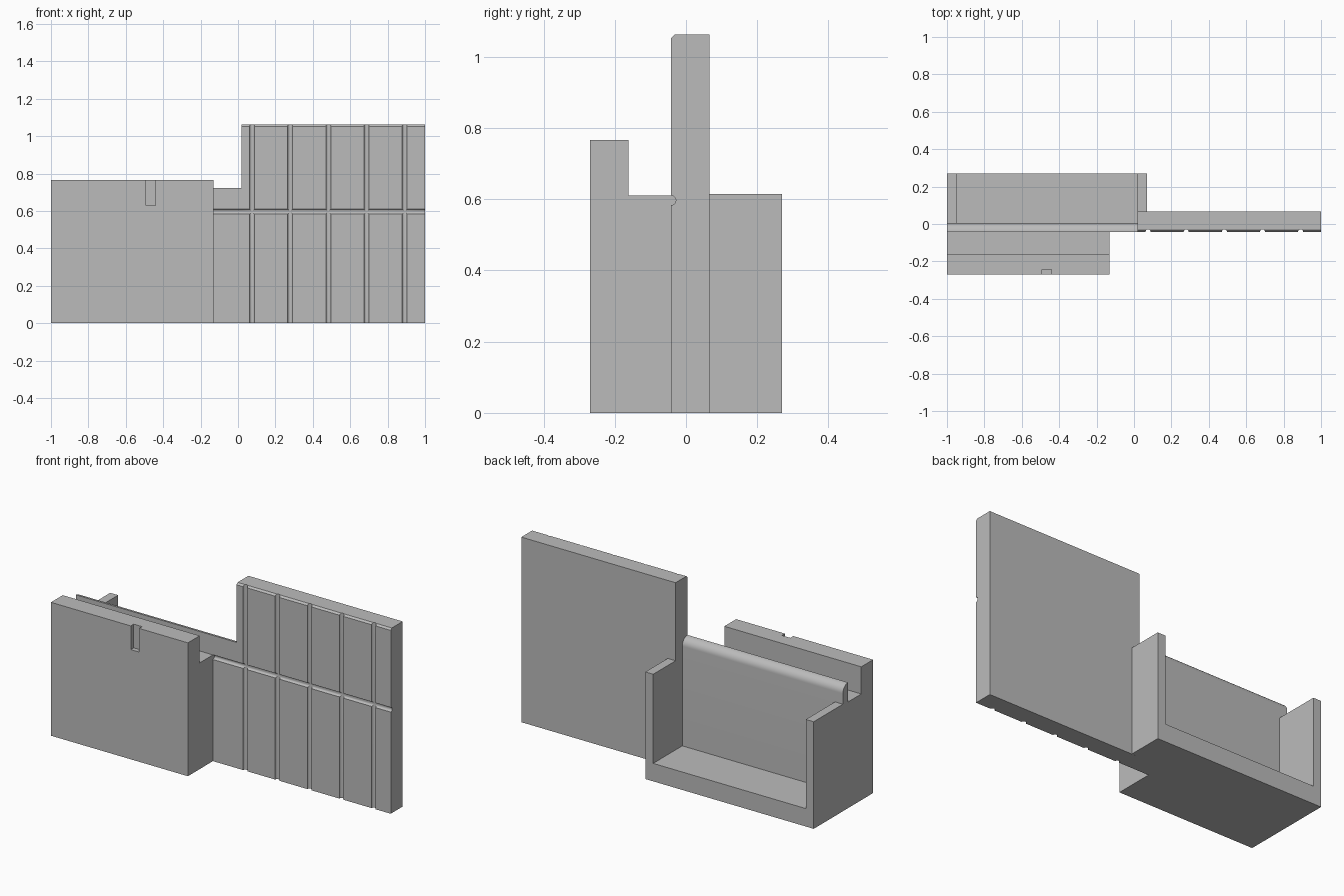
import bpy, bmesh, math
from mathutils import Vector

cube = bpy.data.objects.get("Cube")
if cube:
    bpy.data.objects.remove(cube, do_unlink=True)

grey = bpy.data.materials.new("plain grey")
grey.use_nodes = True
COLOUR = (0.5, 0.5, 0.5, 1)
grey.diffuse_color = COLOUR
grey.node_tree.nodes["Principled BSDF"].inputs["Base Color"].default_value = COLOUR


def prism(name, points, axis, start, end):
    """Extrude a 2D outline along an axis; points use the other two axes in order."""
    def place(p, d):
        co = list(p)
        co.insert("xyz".index(axis), d)
        return co
    bm = bmesh.new()
    face = bm.faces.new([bm.verts.new(place(p, start)) for p in points])
    out = bmesh.ops.extrude_face_region(bm, geom=[face])
    shift = Vector(place((0, 0), end - start))
    bmesh.ops.translate(bm, vec=shift,
                        verts=[v for v in out["geom"] if isinstance(v, bmesh.types.BMVert)])
    bmesh.ops.recalc_face_normals(bm, faces=bm.faces)
    mesh = bpy.data.meshes.new(name)
    bm.to_mesh(mesh)
    bm.free()
    mesh.materials.append(grey)
    obj = bpy.data.objects.new(name, mesh)
    bpy.context.collection.objects.link(obj)
    return obj


def arc(cx, cy, r, a0, a1, steps=10):
    angles = [math.radians(a0 + (a1 - a0) * i / steps) for i in range(steps + 1)]
    return [(cx + r * math.cos(a), cy + r * math.sin(a)) for a in angles]


def rect(a0, b0, a1, b1):
    return [(a0, b0), (a1, b0), (a1, b1), (a0, b1)]


def cut(obj, cutter):
    mod = obj.modifiers.new("cut", "BOOLEAN")
    mod.operation, mod.solver, mod.object = "DIFFERENCE", "EXACT", cutter
    bpy.ops.object.select_all(action="DESELECT")
    bpy.context.view_layer.objects.active = obj
    obj.select_set(True)
    bpy.ops.object.modifier_apply(modifier=mod.name)
    bpy.data.objects.remove(cutter, do_unlink=True)


def smooth(obj):
    bpy.ops.object.select_all(action="DESELECT")
    bpy.context.view_layer.objects.active = obj
    obj.select_set(True)
    bpy.ops.object.shade_smooth_by_angle(angle=math.radians(30))


FRONT, BACK = -0.042, 0.066    # faces of the tall panel
R = 0.0135                     # groove radius
GROOVE_Z = 0.597

# Tall panel: plan outline with round vertical grooves along its front
outline = [(0.02, BACK), (0.02, FRONT)]
for i in range(5):
    outline += arc(0.075 + 0.204 * i, FRONT, R, 180, 0)
outline += [(1.0, FRONT), (1.0, BACK)]
panel = prism("tall_panel", outline, "z", 0, 1.063)

# Small bevel on the front top edge of the panel
cut(panel, prism("bevel_cutter", [(FRONT - 0.02, 1.033), (FRONT + 0.03, 1.083),
                                  (FRONT - 0.02, 1.083)], "x", -0.2, 1.2))

# Thin wall with a rounded back top edge
thin = prism("thin_wall", [(FRONT, 0), (0.005, 0)] + arc(FRONT, 0.675, 0.047, 0, 90),
             "x", -1.0, 0.02)

# Horizontal round groove across both
for part in (panel, thin):
    cut(part, prism("groove_cutter", arc(FRONT, GROOVE_Z, R, 0, 342, 19),
                    "x", -0.13, 1.1))
    smooth(part)

# Front block: thick plate with a lower shelf behind it
block = prism("front_block", [(-0.269, 0), (-0.269, 0.766), (-0.162, 0.766),
                              (-0.162, 0.61), (FRONT, 0.61), (FRONT, 0)],
              "x", -1.0, -0.13)

# Notch in the top of the front plate
cut(block, prism("notch_cutter", rect(-0.493, 0.63, -0.44, 0.85), "y", -0.35, -0.242))

# Back tray: floor with the end wall on one side
prism("tray", [(-1.0, 0), (0.02, 0), (0.02, 0.103), (-0.95, 0.103),
               (-0.95, 0.615), (-1.0, 0.615)], "y", 0.005, 0.269)

# Tray end wall behind the tall panel
prism("tray_end_wall", rect(0.02, 0, 0.07, 0.615), "y", BACK, 0.269)
